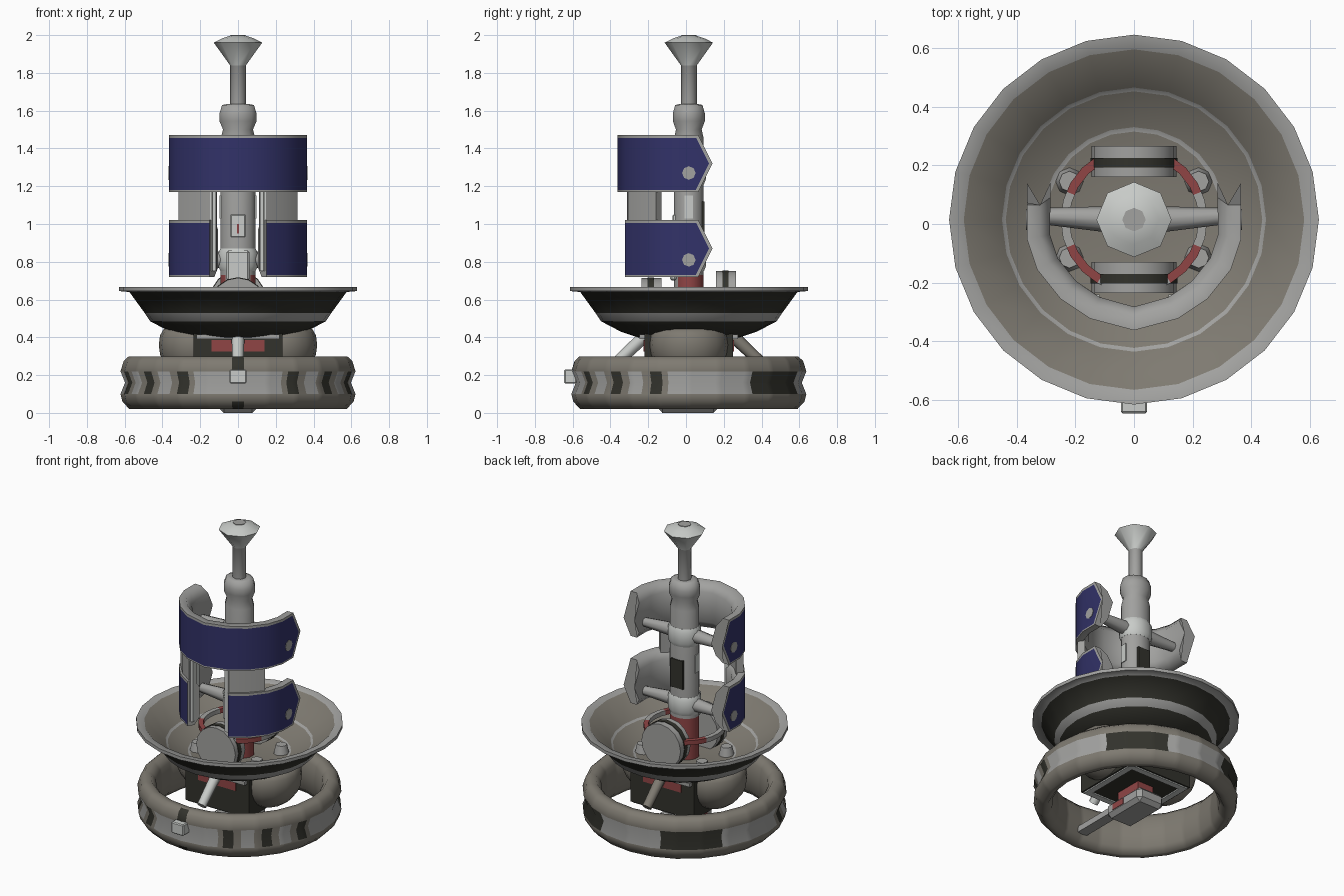
import bpy, bmesh, math
from mathutils import Vector

if "Cube" in bpy.data.objects:
    bpy.data.objects.remove(bpy.data.objects["Cube"])

CY = 0.015  # shared axis of all the turned parts


def material(name, r, g, b):
    m = bpy.data.materials.new(name)
    m.diffuse_color = (r, g, b, 1)
    m.use_nodes = True
    m.node_tree.nodes["Principled BSDF"].inputs["Base Color"].default_value = m.diffuse_color
    return m


TAUPE = material("taupe", 0.21, 0.195, 0.165)
GREY = material("mid grey", 0.36, 0.36, 0.35)
LIGHT = material("light grey", 0.58, 0.60, 0.58)
DARK = material("dark", 0.032, 0.032, 0.025)
BLUE = material("navy blue", 0.032, 0.032, 0.14)
RED = material("dull red", 0.28, 0.06, 0.06)


def finish(bm, name, mats, angle=62):
    bmesh.ops.recalc_face_normals(bm, faces=bm.faces)
    me = bpy.data.meshes.new(name)
    bm.to_mesh(me)
    bm.free()
    for m in mats:
        me.materials.append(m)
    ob = bpy.data.objects.new(name, me)
    bpy.context.collection.objects.link(ob)
    bpy.ops.object.select_all(action='DESELECT')
    ob.select_set(True)
    bpy.context.view_layer.objects.active = ob
    bpy.ops.object.shade_smooth_by_angle(angle=math.radians(angle))
    return ob


def turned(name, profile, mats, rule=None, sides=24, sub=1, closed=False, turn=0.0, squash=1.0):
    """Revolve (r, z) points as a polygon; rule(degrees, strip) picks the material."""
    bm = bmesh.new()
    n, step = sides * sub, 360 / sides
    rows = []
    for r, z in profile:
        row = []
        for i in range(n):
            a = i * 360 / n
            k = math.cos(math.radians(step / 2)) / math.cos(math.radians(a % step - step / 2))
            t = math.radians(a + turn)
            row.append(bm.verts.new((r * k * math.cos(t), CY + squash * r * k * math.sin(t), z)))
        rows.append(row)
    if closed:
        rows.append(rows[0])
    for j in range(len(rows) - 1):
        for i in range(n):
            h = (i + 1) % n
            f = bm.faces.new((rows[j][i], rows[j][h], rows[j + 1][h], rows[j + 1][i]))
            f.material_index = rule((i + 0.5) * 360 / n + turn, j) if rule else 0
    if not closed:
        bm.faces.new(rows[0]).material_index = rule(0, 0) if rule else 0
        bm.faces.new(rows[-1]).material_index = rule(0, len(rows) - 2) if rule else 0
    return finish(bm, name, mats)


def box(name, lo, hi, mat, bevel=0.0):
    bm = bmesh.new()
    bmesh.ops.create_cube(bm, size=1)
    for v in bm.verts:
        v.co = [(lo[k] + hi[k]) / 2 + v.co[k] * (hi[k] - lo[k]) for k in range(3)]
    if bevel:
        bmesh.ops.bevel(bm, geom=bm.edges[:], offset=bevel, segments=1, affect='EDGES')
    return finish(bm, name, [mat], 35)


def rod(name, a, b, r1, r2, mat, sides=8):
    a, b = Vector(a), Vector(b)
    bm = bmesh.new()
    bmesh.ops.create_cone(bm, cap_ends=True, segments=sides, radius1=r1, radius2=r2,
                          depth=(b - a).length)
    q = (b - a).to_track_quat('Z', 'Y')
    for v in bm.verts:
        v.co = q @ v.co + (a + b) / 2
    return finish(bm, name, [mat], 50)


# Base ring: grooved band with light and dark panels around it
def ring_paint(deg, strip):
    f = abs((deg + 90 + 180) % 360 - 180)  # degrees away from the front
    if strip in (0, 1, 4, 5):
        return 2 if f < 3.1 and strip != 1 else 0
    if strip not in (2, 3):
        return 0
    if f < 22 or 80 < f < 123 or f > 159:
        return 1
    if f > 123 or min(abs(f - c) for c in (28.5, 51, 73.5)) < 3.4:
        return 2
    return 1 if min(abs(f - c) for c in (39.7, 62.2)) < 4.2 else 0


turned("base_ring", [(0.575, 0.02), (0.612, 0.06), (0.622, 0.10), (0.598, 0.16), (0.622, 0.22),
                     (0.605, 0.275), (0.58, 0.298), (0.54, 0.298), (0.51, 0.26), (0.50, 0.16),
                     (0.51, 0.06), (0.54, 0.02)],
       [TAUPE, GREY, DARK], ring_paint, sub=10, closed=True)
box("ring_tab", (-0.045, -0.645, 0.155), (0.045, -0.58, 0.23), LIGHT, 0.006)

# Dish: banded bowl with a pale rim
DISH = [(0.27, 0.40), (0.36, 0.43), (0.465, 0.485), (0.495, 0.53), (0.575, 0.64), (0.63, 0.645),
        (0.63, 0.667), (0.58, 0.660), (0.45, 0.535), (0.437, 0.525), (0.315, 0.47), (0.30, 0.465),
        (0.10, 0.455)]
DISH_PAINT = [2, 2, 1, 2, 1, 1, 1, 0, 1, 0, 1, 0]
turned("dish", DISH, [TAUPE, GREY, DARK], lambda d, j: DISH_PAINT[j])

# Body under the dish: dark box, framed underside, side domes
box("body", (-0.235, CY - 0.235, 0.165), (0.235, CY + 0.235, 0.42), DARK)
for s in (-1, 1):
    box("body_bottom_frame", (-0.225, CY + s * 0.205 - 0.02, 0.157),
        (0.225, CY + s * 0.205 + 0.02, 0.17), LIGHT)
    box("body_bottom_frame", (s * 0.205 - 0.02, CY - 0.185, 0.157),
        (s * 0.205 + 0.02, CY + 0.185, 0.17), LIGHT)
    y = CY + s * 0.236
    box("body_red_panel", (-0.14, y - 0.004, 0.325), (0.14, y + 0.004, 0.385), RED)
    box("body_ledge", (-0.22, CY + s * 0.24 - 0.02, 0.39), (0.22, CY + s * 0.24 + 0.02, 0.415), GREY)
    rod("body_strut", (0, CY + s * 0.24, 0.40), (0, CY + s * 0.40, 0.25), 0.034, 0.03,
        LIGHT if s < 0 else TAUPE)
    # Domes cut flat where they meet the dish
    bm = bmesh.new()
    bmesh.ops.create_uvsphere(bm, u_segments=16, v_segments=12, radius=0.21)
    for v in bm.verts:
        v.co = (v.co.x * 0.95 + s * 0.22, v.co.y + CY, min(v.co.z * 0.92 + 0.36, 0.445))
    finish(bm, "side_dome", [TAUPE])

# Foot and the arm holding the ring
box("foot", (-0.10, -0.15, 0.0), (0.10, 0.17, 0.10), GREY, 0.025)
box("foot_stem", (-0.06, -0.08, 0.09), (0.06, 0.11, 0.17), RED)
for s in (-1, 1):
    box("foot_red_patch", (s * 0.10 - 0.003, -0.08, 0.03), (s * 0.10 + 0.003, 0.02, 0.07), RED)
box("ring_arm", (-0.035, -0.55, 0.08), (0.035, -0.12, 0.12), GREY)

# Collar ring and upright half discs inside the dish
turned("collar_ring", [(0.22, 0.63), (0.25, 0.63), (0.25, 0.66), (0.22, 0.66)], [GREY, RED],
       lambda d, j: int(24 < abs((d + 90) % 180 - 90) < 58), sides=24, sub=2, closed=True)
for y0, y1, z in ((-0.235, -0.13, 0.57), (0.16, 0.265, 0.605)):
    rod("upright_disc", (0, y0, z), (0, y1, z), 0.145, 0.145, GREY, 16)
    m = (y0 + y1) / 2
    rod("upright_disc_stripe", (0, m - 0.02, z), (0, m + 0.012, z), 0.148, 0.148, DARK, 16)
for sx in (-1, 1):
    for sy in (-1, 1):
        rod("bowl_knob", (sx * 0.22, CY + sy * 0.13, 0.45), (sx * 0.22, CY + sy * 0.13, 0.52),
            0.05, 0.035, GREY)

# Central column, neck, pole and flared tip
turned("column", [(0.095, 0.45), (0.095, 0.73), (0.095, 1.45), (0.082, 1.50), (0.102, 1.545),
                  (0.102, 1.585), (0.087, 1.63), (0.06, 1.635)], [GREY, RED],
       lambda d, j: int(j == 0 and not 225 < d % 360 < 315), sides=12, turn=15, squash=0.86)
turned("pole", [(0.042, 1.60), (0.042, 1.84), (0.128, 1.96), (0.085, 1.982), (0.04, 1.997)],
       [GREY, LIGHT], lambda d, j: int(j > 0), sides=8)
rod("tip_cap", (0, CY, 1.99), (0, CY, 2.0), 0.04, 0.04, GREY)
box("column_back_panel", (-0.045, 0.08, 0.93), (0.045, 0.099, 1.12), DARK)
box("column_front_panel", (-0.04, -0.071, 0.93), (0.04, -0.05, 1.05), LIGHT, 0.005)
box("column_red_slit", (-0.006, -0.074, 0.95), (0.006, -0.068, 1.0), RED)
box("column_front_block", (-0.06, -0.085, 0.70), (0.06, -0.05, 0.86), LIGHT, 0.01)
for s in (-1, 1):
    box("column_side_panel", (s * 0.093 - 0.004, CY - 0.022, 1.03),
        (s * 0.093 + 0.004, CY + 0.022, 1.15), LIGHT)

# Curved blue shields, open at the back
HALF = [(-0.365, 0.14), (-0.365, 0.122), (-0.365, -0.05), (-0.33, -0.155), (-0.25, -0.255),
        (-0.15, -0.322)]
FRONT = [(0, -0.362)]
FULL = HALF + FRONT + [(-x, y) for x, y in reversed(HALF)]
# section points: inward offset, height
SECTION = [(0, -0.15), (0, -0.14), (0, 0), (0, 0.134), (0, 0.15), (0.045, 0.15), (0.08, 0.10),
           (0.08, 0), (0.08, -0.10), (0.045, -0.15)]


def shield(name, path, section, zc, mats, rule, pointed=True):
    bm = bmesh.new()
    pts = [Vector(p) for p in path]
    rows = []
    for i, p in enumerate(pts):
        d1 = (p - pts[max(i - 1, 0)]).normalized()
        d2 = (pts[min(i + 1, len(pts) - 1)] - p).normalized()
        t = (d1 + d2).normalized()
        n = Vector((-t.y, t.x))  # inward side of the path
        row = []
        for off, z in section:
            q = p + n * off
            back = 0.5 * abs(z) if pointed and p.y > 0 else 0
            row.append(bm.verts.new((q.x, q.y - back, zc + z)))
        rows.append(row)
    m = len(section)
    for i in range(len(rows) - 1):
        ends = max(path[i][1], path[i + 1][1]) > 0.13
        for j in range(m):
            k = (j + 1) % m
            f = bm.faces.new((rows[i][j], rows[i][k], rows[i + 1][k], rows[i + 1][j]))
            f.material_index = rule(j, ends)
    bm.faces.new(rows[0])
    bm.faces.new(rows[-1])
    return finish(bm, name, mats)


def shield_paint(j, ends):
    return int(j in (1, 2) and not ends)


shield("upper_shield", FULL, SECTION, 1.32, [GREY, BLUE], shield_paint)
PLATE = [(0.015, -0.23), (0.015, 0.23), (0.06, 0.23), (0.06, -0.23)]
for s in (-1, 1):
    def side(path):
        return path if s < 0 else [(-x, y) for x, y in reversed(path)]
    shield("lower_shield", side(HALF), SECTION, 0.87, [GREY, BLUE], shield_paint)
    # Upright plate joining the two shields, with a pale inner edge
    shield("shield_link", side([(-0.325, -0.17), (-0.25, -0.255), (-0.145, -0.325)]), PLATE, 0.98,
           [GREY], lambda j, e: 0, False)
    x = s * 0.132
    box("link_edge", (x - 0.015, -0.31, 0.75), (x + 0.015, -0.24, 1.18), LIGHT)
    # Arms from the column to the shields, ending in round studs
    for z in (0.81, 1.27):
        rod("shield_arm", (s * 0.07, CY, z), (s * 0.31, CY + 0.012, z), 0.046, 0.028, GREY)
        rod("shield_stud", (s * 0.35, CY, z), (s * 0.3675, CY, z), 0.036, 0.036, GREY)
for z in (0.81, 1.27):
    turned("arm_collar", [(0.096, z - 0.06), (0.108, z - 0.035), (0.108, z + 0.035),
                          (0.096, z + 0.06)], [LIGHT], sides=12, turn=15, squash=0.86)
